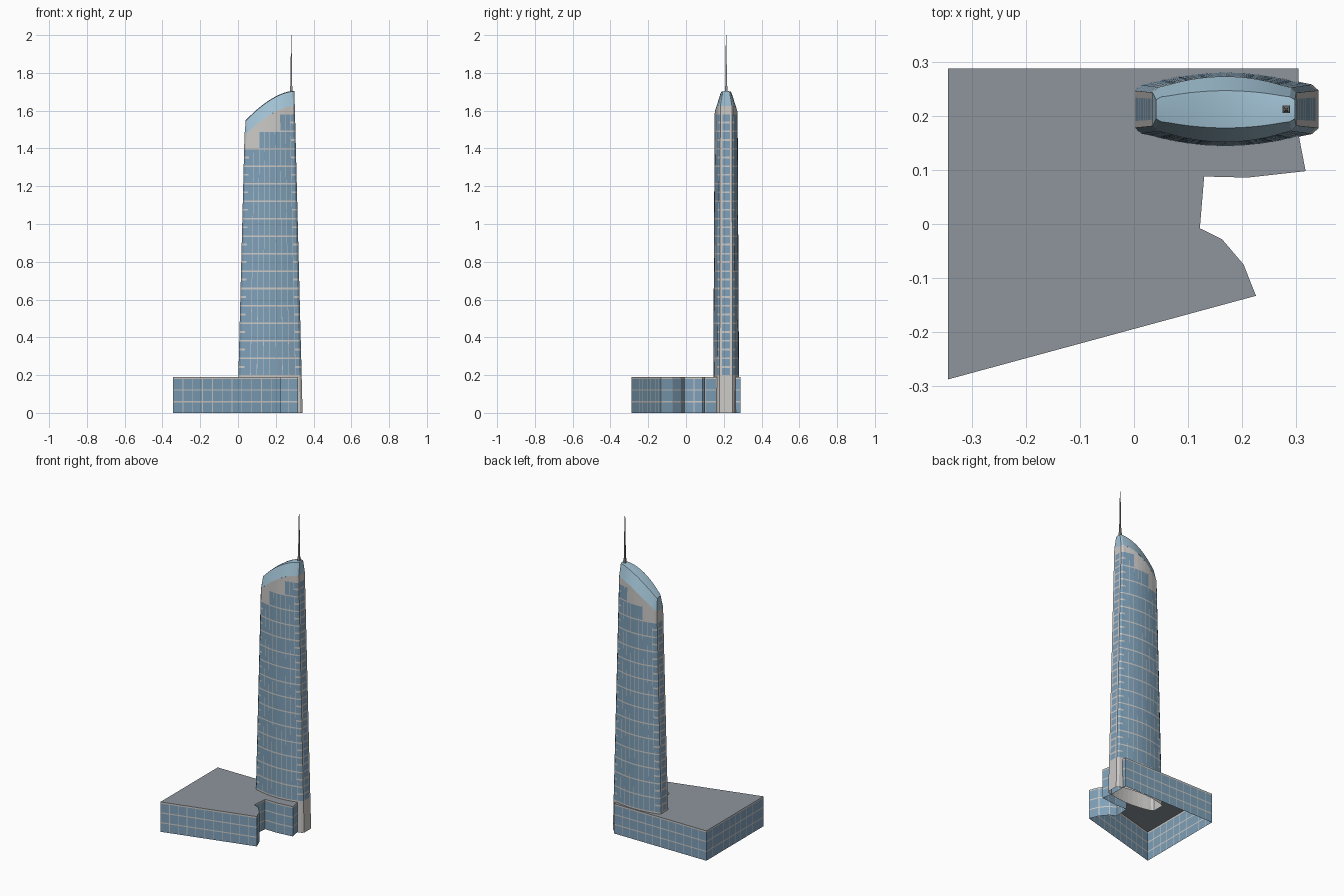
import bpy, bmesh, math

if "Cube" in bpy.data.objects:
    bpy.data.objects.remove(bpy.data.objects["Cube"])

CX, CY = 0.1695, 0.2125      # tower centre in plan
TOP = 0.755                  # plan scale at the crown


def material(name, rgb):
    m = bpy.data.materials.new(name)
    m.diffuse_color = (*rgb, 1)
    m.use_nodes = True
    m.node_tree.nodes["Principled BSDF"].inputs["Base Color"].default_value = m.diffuse_color
    return m


WALL = material("pale_wall", (0.6, 0.59, 0.57))
GLASS = material("blue_glass", (0.21, 0.35, 0.48))
CROWN = material("light_glass", (0.36, 0.54, 0.66))
ROOF = material("grey_roof", (0.27, 0.30, 0.33))
METAL = material("grey_metal", (0.3, 0.3, 0.3))


def finish(name, bm, mats, smooth=None):
    bmesh.ops.remove_doubles(bm, verts=bm.verts, dist=1e-5)
    bmesh.ops.recalc_face_normals(bm, faces=bm.faces)
    me = bpy.data.meshes.new(name)
    bm.to_mesh(me)
    bm.free()
    for m in mats:
        me.materials.append(m)
    ob = bpy.data.objects.new(name, me)
    bpy.context.collection.objects.link(ob)
    if smooth:
        bpy.context.view_layer.objects.active = ob
        ob.select_set(True)
        bpy.ops.object.shade_smooth_by_angle(angle=math.radians(smooth))
        ob.select_set(False)
    return ob


def add_face(bm, pts, mat=0):
    # drop coincident corners so clipped panels stay clean
    keep = []
    for p in pts:
        if all((abs(p[0]-q[0]) + abs(p[1]-q[1]) + abs(p[2]-q[2])) > 1e-5 for q in keep):
            keep.append(p)
    if len(keep) > 2:
        bm.faces.new([bm.verts.new(p) for p in keep]).material_index = mat


def roof_z(x):
    return 1.705 - 0.155 * (max(0.0, 0.297 - x) / 0.257) ** 1.7


def long_side(x):
    return 0.069 - 0.019 * (x / 0.14) ** 2


# podium: extruded footprint, open below, with window grid
foot = [(-.345, .288), (.305, .288), (.306, .16), (.318, .098), (.21, .086), (.13, .088),
        (.122, -.008), (.163, -.028), (.203, -.075), (.226, -.133), (-.345, -.288)]
bm = bmesh.new()
rows = [0, .055, .062, .118, .125, .18, .19]
for (ax, ay), (bx, by) in zip(foot, foot[1:] + foot[:1]):
    length = math.hypot(bx - ax, by - ay)
    n = max(1, round(length / 0.055))
    gap = 0.004 / length
    cuts = sorted([i / n for i in range(n + 1)] + [(i + 1) / n - gap for i in range(n)])
    for c, (s, t) in enumerate(zip(cuts, cuts[1:])):
        p = (ax + (bx - ax) * s, ay + (by - ay) * s)
        q = (ax + (bx - ax) * t, ay + (by - ay) * t)
        for r, (z0, z1) in enumerate(zip(rows, rows[1:])):
            add_face(bm, [(*p, z0), (*q, z0), (*q, z1), (*p, z1)],
                     1 if c % 2 == 0 and r % 2 == 0 else 0)
# podium roof deck
rim = bm.verts
bmesh.ops.remove_doubles(bm, verts=bm.verts, dist=1e-5)
edges = [e for e in bm.edges if all(abs(v.co.z - .19) < 1e-5 for v in e.verts)]
for f in bmesh.ops.contextual_create(bm, geom=edges)["faces"]:
    f.material_index = 2
finish("podium", bm, [WALL, GLASS, ROOF])

# tower plan: half of the perimeter as (x, y, kind of panel that follows)
half = [(.1725, -.035, "wall"), (.1725, -.022, "end"), (.1725, .022, "wall"),
        (.1725, .035, "end"), (.16, .046, "end")]
step = 0.28 / 8
for i in range(8):
    x0, x1 = .14 - i * step, .14 - (i + 1) * step + .003
    half += [(x0, long_side(x0), "pane"), (x1, long_side(x1), "wall")]
half += [(-.14, .05, "end"), (-.16, .046, "end")]
plan = half + [(-x, -y, k) for x, y, k in half]

# floor levels: slab, lower glass, mid band (end faces only), upper glass
levels = [(0, "base")]
floor = 0.0925
for k in range(16):
    z = .192 + k * floor
    levels += [(z, "slab"), (z + .008, "glass"), (z + .046, "mid"), (z + .056, "glass")]
levels.append((.192 + 16 * floor, "slab"))


def tower_point(p, z):
    z = min(z, roof_z(CX + p[0] * TOP) - .08)
    return (CX + p[0] * (1 - .25 * z / 1.7), CY + p[1] * (1 - .12 * z / 1.6), z)


bm = bmesh.new()
for p, q in zip(plan, plan[1:] + plan[:1]):
    x = CX + (p[0] + q[0]) / 2 * .78
    limit = 1.40 if x < .105 else 1.492 if x < .235 else 1.585
    for (z0, kind), (z1, _) in zip(levels, levels[1:]):
        glazed = (p[2] != "wall" and z1 < limit and
                  (kind == "glass" or (kind == "mid" and p[2] == "pane")))
        add_face(bm, [tower_point(p, z0), tower_point(q, z0),
                      tower_point(q, z1), tower_point(p, z1)], int(glazed))
finish("tower_shaft", bm, [WALL, GLASS])

# crown: sloping glass sides under an arched roof strip
xs = [.1725, .16] + [.14 - .28 * i / 16 for i in range(17)] + [-.16, -.1725]
bm = bmesh.new()
grid = []
for x in xs:
    y = .035 if abs(x) > .17 else .046 if abs(x) > .15 else long_side(x)
    zl, zu = roof_z(CX + x * TOP) - .08, roof_z(CX + x * TOP)
    low = [tower_point((x, s * y), 9) for s in (-1, 1)]
    xu = CX + x * .745
    grid.append([low[0], (xu, CY - y * .5, zu - .003), (xu, CY, zu),
                 (xu, CY + y * .5, zu - .003), low[1]])
for a, b in zip(grid, grid[1:]):
    for i in range(4):
        add_face(bm, [a[i], b[i], b[i + 1], a[i + 1]])
add_face(bm, grid[0])
add_face(bm, grid[-1])
finish("crown", bm, [CROWN], 25)

# spire: slender four-sided mast on a small block
for name, r0, r1, z0, z1 in (("spire_base", .011, .009, 1.68, 1.73),
                             ("spire", .007, .002, 1.70, 2.0)):
    bpy.ops.mesh.primitive_cone_add(vertices=4, radius1=r0, radius2=r1, depth=z1 - z0,
                                    location=(.282, CY, (z0 + z1) / 2),
                                    rotation=(0, 0, math.pi / 4))
    ob = bpy.context.object
    ob.name = name
    ob.data.materials.append(METAL)
